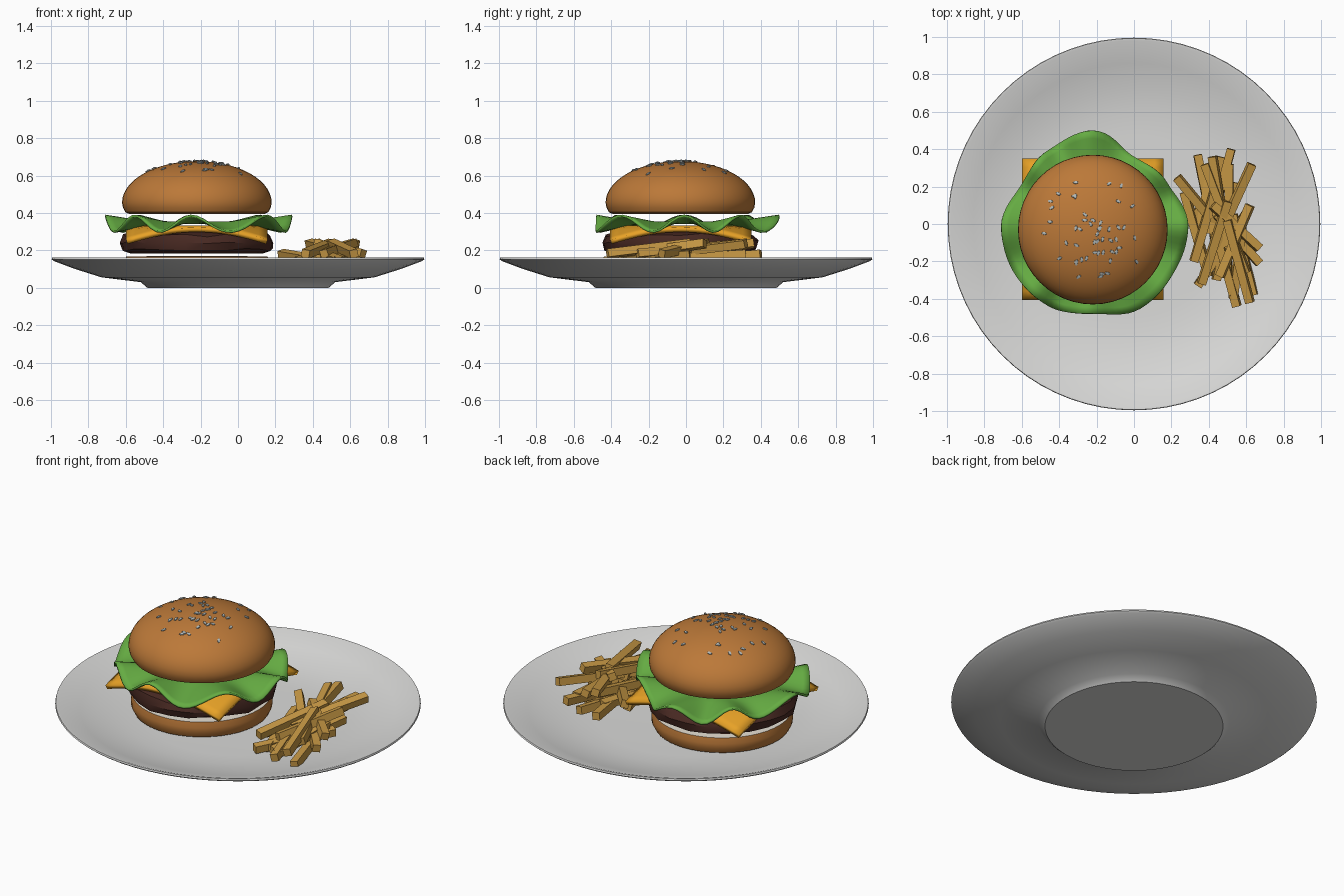
import bpy, bmesh, math, random
from mathutils import Vector, Matrix

if "Cube" in bpy.data.objects:
    bpy.data.objects.remove(bpy.data.objects["Cube"])

random.seed(4)
CX, CY = -0.22, -0.03          # burger axis


def material(name, rgb):
    m = bpy.data.materials.new(name)
    m.diffuse_color = (*rgb, 1)
    m.use_nodes = True
    m.node_tree.nodes["Principled BSDF"].inputs["Base Color"].default_value = m.diffuse_color
    return m


WHITE = material("plate white", (0.70, 0.70, 0.69))
BREAD = material("toasted bread", (0.50, 0.19, 0.04))
CRUMB = material("bread crumb", (0.80, 0.75, 0.66))
MEAT = material("grilled meat", (0.065, 0.022, 0.016))
YELLOW = material("cheese yellow", (0.80, 0.36, 0.02))
GREEN = material("lettuce green", (0.13, 0.41, 0.055))
POTATO = material("fried potato", (0.58, 0.32, 0.06))
SEED = material("sesame grey", (0.45, 0.49, 0.48))


def finish(name, bm, mats, loc=(0, 0, 0), smooth=True):
    bmesh.ops.recalc_face_normals(bm, faces=bm.faces)
    me = bpy.data.meshes.new(name)
    bm.to_mesh(me)
    bm.free()
    ob = bpy.data.objects.new(name, me)
    bpy.context.collection.objects.link(ob)
    ob.location = loc
    for m in mats:
        me.materials.append(m)
    if smooth:
        bpy.ops.object.select_all(action='DESELECT')
        ob.select_set(True)
        bpy.context.view_layer.objects.active = ob
        bpy.ops.object.shade_smooth_by_angle(angle=math.radians(35))
    return ob


def lathe(profile, n):
    """Revolve (radius, z) points; the first and last points lie on the axis."""
    bm = bmesh.new()
    rings = []
    for r, z in profile:
        if r == 0:
            rings.append([bm.verts.new((0, 0, z))] * n)
        else:
            rings.append([bm.verts.new((r * math.cos(math.tau * i / n),
                                        r * math.sin(math.tau * i / n), z)) for i in range(n)])
    for a, b in zip(rings, rings[1:]):
        for i in range(n):
            j = (i + 1) % n
            quad = list(dict.fromkeys((a[i], a[j], b[j], b[i])))
            if len(quad) > 2:
                bm.faces.new(quad)
    return bm


# Plate with a stepped foot and a shallow bowl
finish("plate", lathe([(0, 0), (0.485, 0), (0.52, 0.03), (0.73, 0.056), (0.87, 0.10), (0.985, 0.143),
                       (0.996, 0.152), (0.993, 0.161), (0.98, 0.160), (0.86, 0.118), (0.72, 0.084),
                       (0.60, 0.067), (0.48, 0.062), (0, 0.062)], 72), [WHITE])

# Bottom bun, cut face in crumb colour
bm = lathe([(0, 0.063), (0.34, 0.063), (0.37, 0.075), (0.385, 0.105), (0.386, 0.135),
            (0.378, 0.168), (0, 0.170)], 48)
for f in bm.faces:
    f.material_index = int(f.calc_center_median().z > 0.1685)
finish("bottom_bun", bm, [BREAD, CRUMB], (CX, CY, 0))

# Patty with a rough hand-pressed rim
bm = lathe([(0, 0.182), (0.355, 0.182), (0.405, 0.205), (0.418, 0.245), (0.40, 0.28),
            (0.35, 0.30), (0, 0.302)], 22)
for v in bm.verts:
    if v.co.xy.length > 0.1:
        s = random.uniform(0.975, 1.015)
        v.co.x *= s
        v.co.y *= s
        if 0.19 < v.co.z < 0.29:
            v.co.z += random.uniform(-0.01, 0.01)
finish("patty", bm, [MEAT], (CX, CY, 0))

# Cheese slice with drooping corners
bm = bmesh.new()
bmesh.ops.create_grid(bm, x_segments=16, y_segments=16, size=0.378)
for v in bm.verts:
    v.co.z = 0.332 - 0.42 * max(0, v.co.xy.length - 0.355)
cheese = finish("cheese", bm, [YELLOW], (CX, CY + 0.003, 0))
mod = cheese.modifiers.new("thickness", 'SOLIDIFY')
mod.thickness = 0.025

# Lettuce leaf: uneven outline, ruffled rim
EDGE = [0.51, 0.46, 0.43, 0.51, 0.47, 0.44, 0.49, 0.49, 0.49, 0.47, 0.51, 0.50]   # every 30 degrees
RUFFLES = 8


def leaf_radius(t):
    k = (t / math.tau * 12) % 12
    i = int(k)
    w = (1 - math.cos((k - i) * math.pi)) / 2
    return EDGE[i] * (1 - w) + EDGE[(i + 1) % 12] * w


bm = bmesh.new()
N, RINGS = 96, 7
center = bm.verts.new((0, 0, 0.348))
prev = None
for k in range(RINGS):
    f = k / (RINGS - 1)
    ring = []
    for i in range(N):
        t = math.tau * i / N
        r = 0.26 + (leaf_radius(t) - 0.26) * f
        z = 0.348 - 0.006 * f + 0.043 * f * math.cos(RUFFLES * t + 0.5 * math.sin(3 * t))
        ring.append(bm.verts.new((r * math.cos(t), r * math.sin(t), z)))
    for i in range(N):
        j = (i + 1) % N
        bm.faces.new((prev[i], prev[j], ring[j], ring[i]) if prev else (center, ring[i], ring[j]))
    prev = ring
lettuce = finish("lettuce", bm, [GREEN], (CX, CY + 0.02, 0))
mod = lettuce.modifiers.new("thickness", 'SOLIDIFY')
mod.thickness = 0.012
mod.offset = 0

# Domed top bun, cut face in crumb colour
R, Z0, H = 0.40, 0.455, 0.222
dome = [(R * math.cos(a), Z0 + H * math.sin(a)) for a in [math.pi / 2 * i / 14 for i in range(14)]]
bm = lathe([(0, 0.394), (0.36, 0.394), (0.382, 0.404), (0.395, 0.428)] + dome + [(0, Z0 + H)], 48)
for f in bm.faces:
    f.material_index = int(f.calc_center_median().z < 0.3945)
finish("top_bun", bm, [BREAD, CRUMB], (CX, CY, 0))

# Sesame seeds lying on the dome
bm = bmesh.new()
for _ in range(50):
    r, t = random.uniform(0.03, 0.29), random.uniform(0, math.tau)
    p = Vector((r * math.cos(t), r * math.sin(t), H * math.sqrt(1 - (r / R) ** 2)))
    normal = Vector((p.x / R ** 2, p.y / R ** 2, p.z / H ** 2)).normalized()
    place = (Matrix.Translation(p + Vector((0, 0, Z0)) + normal * 0.003)
             @ normal.to_track_quat('Z', 'Y').to_matrix().to_4x4()
             @ Matrix.Rotation(random.uniform(0, math.pi), 4, 'Z')
             @ Matrix.Diagonal((0.017, 0.009, 0.006, 1)))
    bmesh.ops.create_icosphere(bm, subdivisions=1, radius=1, matrix=place)
finish("sesame_seeds", bm, [SEED], (CX, CY, 0))

# Pile of fries, each from its raised back end (x, y) to its front end (x, y)
FRIES = [(.34, .37, .44, -.12), (.42, .36, .50, -.12), (.52, .40, .40, -.05), (.46, .36, .35, -.10),
         (.63, .32, .43, -.12), (.23, .25, .47, -.04), (.27, .17, .40, -.28), (.38, .32, .60, -.26),
         (.51, .32, .50, -.26), (.60, .06, .34, -.33), (.42, .10, .67, -.13), (.44, .05, .67, -.21),
         (.55, .22, .44, -.30), (.50, .02, .62, -.42), (.44, -.04, .55, -.44), (.53, .05, .64, -.38),
         (.50, .12, .36, -.32), (.44, .21, .32, -.20), (.50, .24, .30, .02), (.62, .10, .46, -.28),
         (.58, .02, .53, -.40), (.40, .23, .34, -.10)]
bm = bmesh.new()
for i, (x1, y1, x2, y2) in enumerate(FRIES):
    layer = (0, 2, 1)[i % 3]
    a = Vector((x1, y1, 0.125 + 0.056 * layer))
    b = Vector((x2, y2, 0.098 + 0.042 * layer))
    d = b - a
    place = (Matrix.Translation((a + b) / 2) @ d.to_track_quat('Y', 'Z').to_matrix().to_4x4()
             @ Matrix.Rotation(random.uniform(-0.3, 0.3), 4, 'Y')
             @ Matrix.Diagonal((0.044, d.length, 0.044, 1)))
    bmesh.ops.create_cube(bm, size=1, matrix=place)
finish("fries", bm, [POTATO], smooth=False)
